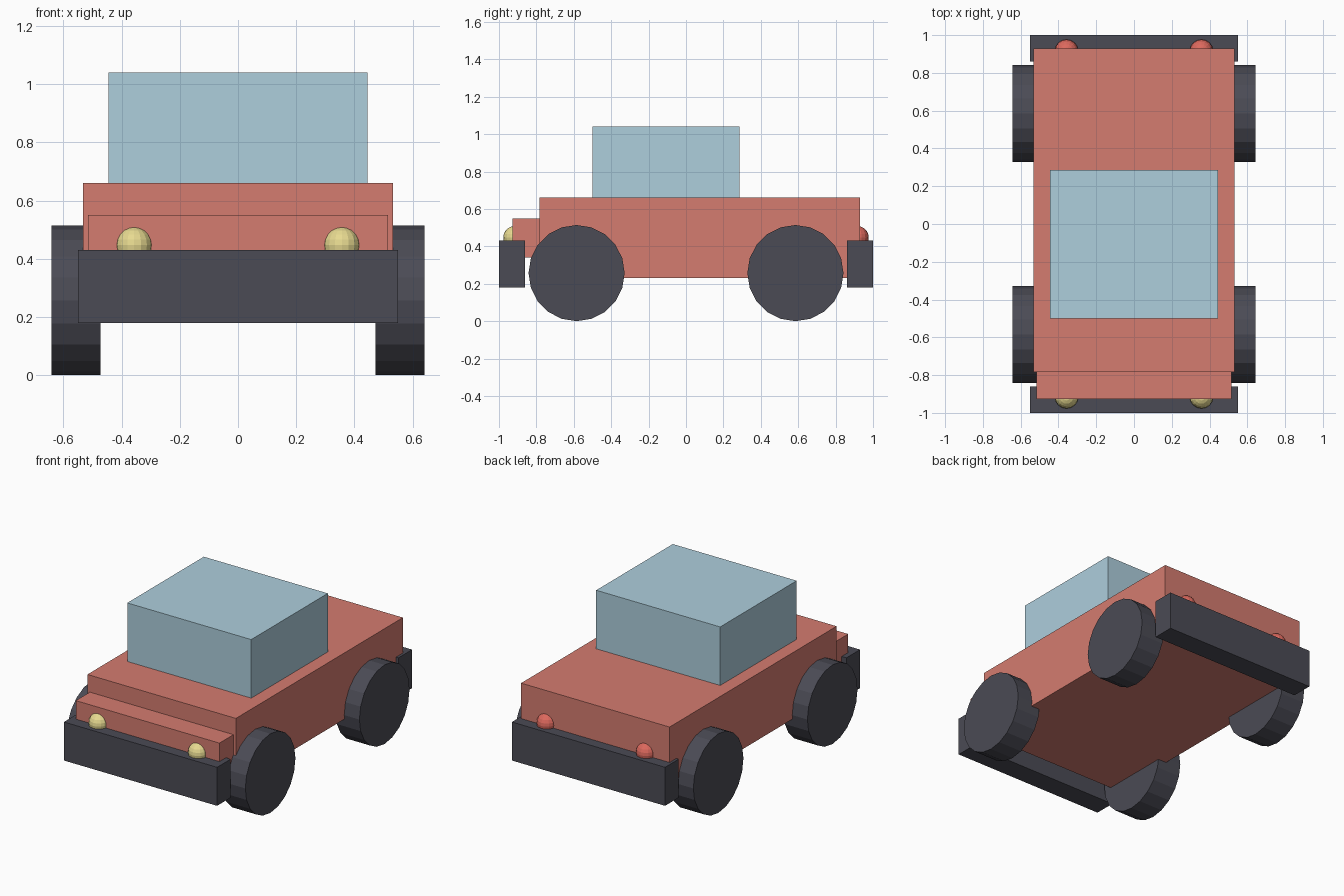
import bpy
from math import pi

if "Cube" in bpy.data.objects:
    bpy.data.objects.remove(bpy.data.objects["Cube"])


def material(name, rgb):
    m = bpy.data.materials.new(name)
    m.diffuse_color = (*rgb, 1)
    m.use_nodes = True
    m.node_tree.nodes["Principled BSDF"].inputs["Base Color"].default_value = m.diffuse_color
    return m


RED = material("body_red", (0.66, 0.20, 0.16))
GLASS = material("cabin_blue", (0.42, 0.62, 0.72))
DARK = material("rubber_dark", (0.07, 0.07, 0.09))
YELLOW = material("headlight_yellow", (0.80, 0.70, 0.28))
LAMP = material("tail_light_red", (0.72, 0.14, 0.11))


def finish(name, mat):
    ob = bpy.context.object
    ob.name = name
    ob.data.materials.append(mat)
    return ob


def box(name, half_x, y0, y1, z0, z1, mat):
    bpy.ops.mesh.primitive_cube_add(size=1, location=(0, (y0 + y1) / 2, (z0 + z1) / 2))
    ob = finish(name, mat)
    ob.scale = (2 * half_x, y1 - y0, z1 - z0)
    return ob


# Body, stepped nose and cabin
box("body", 0.533, -0.783, 0.93, 0.23, 0.66, RED)
box("nose", 0.516, -0.927, -0.783, 0.34, 0.55, RED)
box("cabin", 0.445, -0.50, 0.285, 0.66, 1.04, GLASS)

# Bumpers
box("front_bumper", 0.55, -1.0, -0.86, 0.18, 0.43, DARK)
box("rear_bumper", 0.55, 0.86, 1.0, 0.18, 0.43, DARK)

for end, sy, lamp, mat in (("front", -1, "headlight", YELLOW), ("rear", 1, "tail_light", LAMP)):
    for side, sx in (("left", -1), ("right", 1)):
        # Wheels
        bpy.ops.mesh.primitive_cylinder_add(vertices=20, radius=0.257, depth=0.17,
                                            location=(sx * 0.557, sy * 0.585, 0.257),
                                            rotation=(0, pi / 2, 0))
        finish(f"{end}_{side}_wheel", DARK)
        # Round lights
        bpy.ops.mesh.primitive_uv_sphere_add(segments=16, ring_count=10, radius=0.062,
                                             location=(sx * 0.357, sy * 0.915, 0.447))
        finish(f"{side}_{lamp}", mat)
